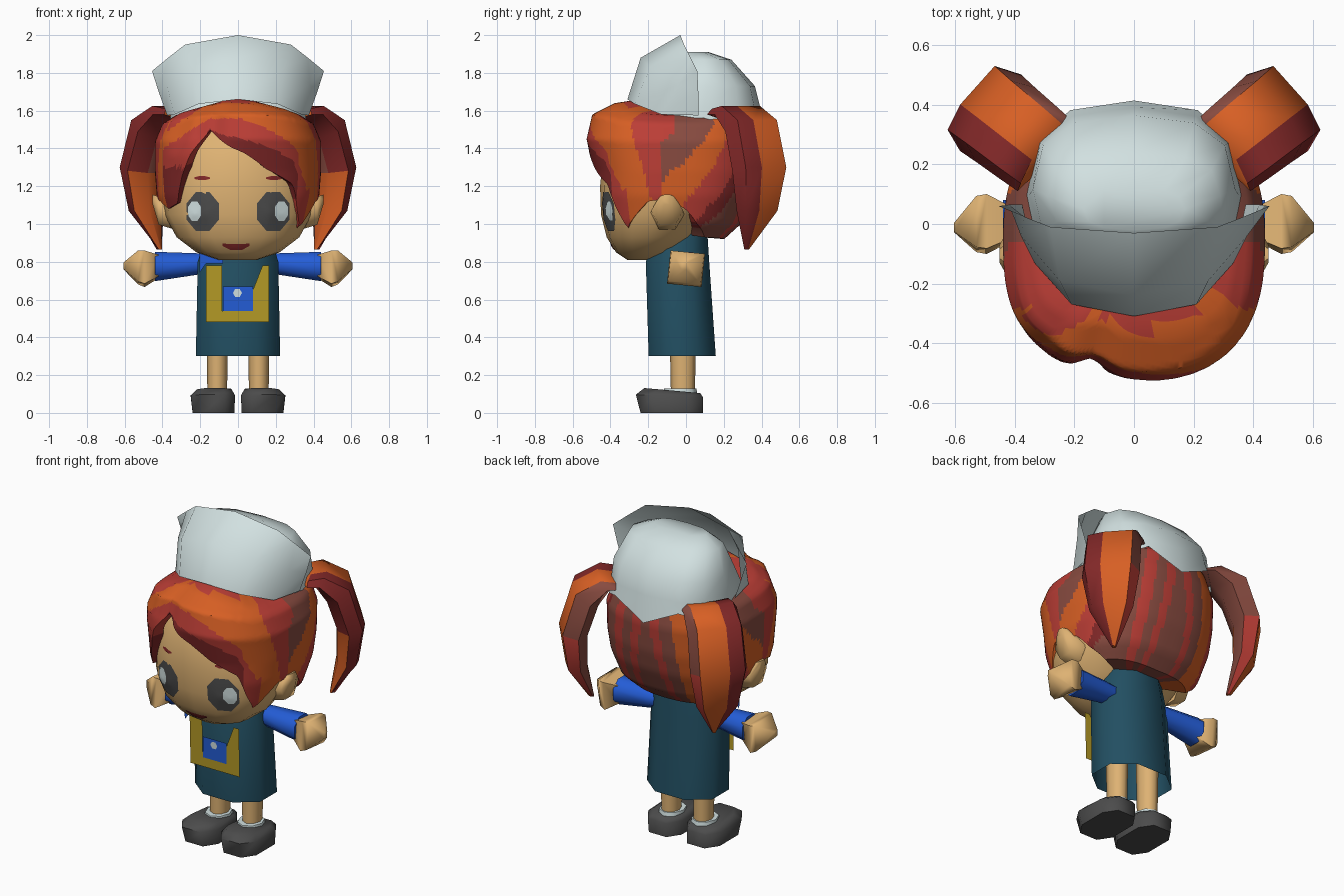
import bpy, bmesh, math
from mathutils import Vector
from mathutils.bvhtree import BVHTree

if "Cube" in bpy.data.objects:
    bpy.data.objects.remove(bpy.data.objects["Cube"])

def lin(c):
    return tuple((v / 255 / 12.92) if v < 11 else ((v / 255 + 0.055) / 1.055) ** 2.4 for v in c) + (1,)

PALETTE = {"skin": (222, 178, 115), "white": (210, 225, 225), "charcoal": (76, 76, 76),
           "blue": (36, 93, 215), "teal": (34, 79, 98), "yellow": (182, 155, 38),
           "red": (188, 62, 54), "maroon": (130, 40, 40), "orange": (215, 95, 36), "brown": (136, 75, 64)}
MATS = {}
for n, c in PALETTE.items():
    MATS[n] = bpy.data.materials.new(n)
    MATS[n].diffuse_color = lin(c)

def make(name, verts, faces, colours, angle=40, toward=None):
    """Mesh object; colours is one name or one name per face."""
    me = bpy.data.meshes.new(name)
    me.from_pydata([tuple(v) for v in verts], [], faces)
    names = [colours] if isinstance(colours, str) else sorted(set(colours))
    for n in names:
        me.materials.append(MATS[n])
    if not isinstance(colours, str):
        for p, c in zip(me.polygons, colours):
            p.material_index = names.index(c)
    bm = bmesh.new()
    bm.from_mesh(me)
    bmesh.ops.recalc_face_normals(bm, faces=bm.faces)
    if toward and sum((f.normal * f.calc_area() for f in bm.faces), Vector()).dot(Vector(toward)) < 0:
        bmesh.ops.reverse_faces(bm, faces=bm.faces)
    bm.to_mesh(me)
    bm.free()
    me.shade_smooth()
    me.set_sharp_from_angle(angle=math.radians(angle))
    ob = bpy.data.objects.new(name, me)
    bpy.context.collection.objects.link(ob)
    return ob

def loft(name, rings, colour, caps=(True, True), angle=62):
    """Skin closed rings; colour is one name, or (upper, lower) names per side."""
    n, verts, faces, cols = len(rings[0]), [], [], []
    for r in rings:
        verts += r
    for i in range(len(rings) - 1):
        for j in range(n):
            k = (j + 1) % n
            faces.append((i * n + j, i * n + k, i * n + n + k, i * n + n + j))
            cols.append(colour if isinstance(colour, str) else colour[j][i > 2])
    for use, start in zip(caps, (0, (len(rings) - 1) * n)):
        if use:
            faces.append(tuple(range(start, start + n)))
            cols.append(cols[0])
    return make(name, verts, faces, cols, angle)

def spow(v, p):
    return math.copysign(abs(v) ** p, v)

def oval(z, rx, yf, yb, n=16, p=1.0, phase=0.0, cx=0.0, grow=1.0):
    cy, ry = (yf + yb) / 2, (yb - yf) / 2
    out = []
    for i in range(n):
        t = 2 * math.pi * i / n + phase
        out.append((cx + grow * rx * spow(math.sin(t), p), cy - grow * ry * spow(math.cos(t), p), z))
    return out

def interp(table, x):
    """Piecewise linear lookup, rows (x, a, b, ...)."""
    if x <= table[0][0]:
        return table[0][1:]
    for a, b in zip(table, table[1:]):
        if x <= b[0]:
            t = (x - a[0]) / (b[0] - a[0])
            return tuple(u + (v - u) * t for u, v in zip(a[1:], b[1:]))
    return table[-1][1:]

OCT = dict(n=8, phase=math.pi / 8, grow=1.06)

# Shoes, socks and legs
for side, s in (("left", -1), ("right", 1)):
    rings = [oval(0, .11, -.24, .09, cx=s * .13, p=.7, **OCT),
             oval(.08, .117, -.265, .09, cx=s * .133, p=.7, **OCT),
             oval(.12, .09, -.22, .075, cx=s * .125, p=.7, **OCT)]
    rings[1] = [(x, y, .09 - .04 * (y + .1)) for x, y, z in rings[1]]
    rings[2] = [(x, y, .118 - .09 * (y + .07)) for x, y, z in rings[2]]
    loft(side + "_shoe", rings, "charcoal")
    loft(side + "_sock", [oval(.09, .076, -.12, .062, 8, cx=s * .11),
                          oval(.13, .072, -.115, .055, 8, cx=s * .11)], "white")
    loft(side + "_leg", [oval(.1, .052, -.08, .047, 8, cx=s * .11),
                         oval(.5, .058, -.088, .055, 8, cx=s * .11)], "skin")

# Dress, open underneath
loft("dress", [oval(.3, .226, -.2, .16, p=.9, **OCT), oval(.8, .216, -.215, .125, p=.9, **OCT),
               oval(.95, .17, -.16, .115, p=.9, **OCT)], "teal", (False, True))

def front_plate(name, polys, colour, lift):
    verts, faces = [], []
    for poly in polys:
        faces.append(tuple(range(len(verts), len(verts) + len(poly))))
        verts += [(x, -.207 - .03 * (z - .3) - lift, z) for x, z in poly]
    make(name, verts, faces, colour, toward=(0, -1, 0))

# Bib frame, pocket, pocket button and shoulder patch
front_plate("bib_frame", [[(-.17, .48), (.165, .48), (.165, .54), (-.17, .54)],
                          [(-.17, .54), (-.085, .54), (-.085, .78), (-.17, .78)],
                          [(.075, .54), (.165, .54), (.165, .78), (.13, .78), (.075, .64)]], "yellow", .006)
front_plate("pocket", [[(-.08, .54), (.08, .54), (.08, .67), (-.08, .67)]], "blue", .01)
front_plate("pocket_button", [[(.024 * math.cos(i * math.pi / 3) - .003, .635 + .024 * math.sin(i * math.pi / 3))
                               for i in range(6)]], "white", .014)
front_plate("shoulder_patch", [[(-.205, .74), (-.17, .79), (-.08, .79), (-.08, .86), (-.205, .86)]], "blue", .004)

# Sleeves and square hands
def arm_ring(s, x, y, z, ry, rz, n=8, turn=0.0):
    return [(s * x, y + ry * math.cos(2 * math.pi * (i + .5) / n + turn),
             z + rz * math.sin(2 * math.pi * (i + .5) / n + turn)) for i in range(n)]

for side, s in (("left", -1), ("right", 1)):
    loft(side + "_sleeve", [arm_ring(s, *r) for r in ((.13, 0, .79, .06, .05), (.22, 0, .788, .065, .062),
                                                      (.44, 0, .775, .088, .084))], "blue")
    loft(side + "_hand", [arm_ring(s, *r, 4, -.1) for r in ((.42, 0, .775, .08, .08), (.495, 0, .763, .13, .125),
                                                       (.53, 0, .77, .122, .115), (.605, -.012, .778, .02, .025))],
         "skin", angle=70)

# Head
head = loft("head", [oval(*r, p=.9) for r in (
    (.81, .10, -.31, -.17), (.85, .22, -.37, -.06), (.93, .325, -.42, .04), (1.05, .39, -.45, .14),
    (1.2, .415, -.455, .25), (1.35, .40, -.44, .3), (1.5, .36, -.37, .28), (1.6, .22, -.25, .18))], "skin")
bvh = BVHTree.FromPolygons([v.co for v in head.data.vertices], [tuple(p.vertices) for p in head.data.polygons])

# Painted face details, laid on the head surface
def face_mark(name, cx, cz, rx, rz, colour, lift=.005, bend=0.0, n=8, rows=5):
    verts, faces = [], []
    for k in range(rows + 1):
        for i in range(n):
            t = 2 * math.pi * (i + .5) / n
            dx, dz = rx * k / rows * math.cos(t), rz * k / rows * math.sin(t)
            x, z = cx + dx, cz + dz + bend * dx * dx
            hit = bvh.ray_cast(Vector((x, -2, z)), Vector((0, 1, 0)))[0]
            verts.append((x, hit.y - lift, z))
            if k:
                j = (i + 1) % n
                a = (k - 1) * n
                faces.append((a + i, a + j, a + n + j, a + n + i))
    make(name, verts, faces, colour, 80, (0, -1, 0))

for side, s in (("left", -1), ("right", 1)):
    face_mark(side + "_eye", s * .187, 1.066, .093, .112, "charcoal")
    face_mark(side + "_eye_shine", s * .23, 1.068, .038, .056, "white", .009)
    face_mark(side + "_brow", s * .19, 1.243, .045, .011, "maroon")
    # Ears
    rings = [[(s * x, -.1 + r * math.cos(a * math.pi / 3), 1.07 + r * math.sin(a * math.pi / 3) + dz)
              for a in range(6)] for x, r, dz in ((.34, .09, -.02), (.42, .085, 0), (.452, .03, .06))]
    loft(side + "_ear", rings, "skin")
face_mark("mouth", -.01, .875, .078, .017, "maroon", bend=3)

# Hair cap with a swept fringe: hem height by angle from the front
HEM = [(-180, .92), (-120, .93), (-105, 1.0), (-95, 1.08), (-85, 1.13), (-75, 1.12), (-60, 1.08), (-45, 1.11),
       (-38, 1.25), (-30, 1.37), (-18, 1.5), (0, 1.39), (15, 1.29), (37, 1.21), (45, 1.08), (54, .98), (63, 1.04),
       (75, 1.12), (85, 1.13), (95, 1.08), (105, 1.0), (120, .93), (180, .92)]
SHELL = [(.9, .30, -.38, .18), (1.0, .39, -.45, .29), (1.15, .43, -.48, .36), (1.28, .44, -.49, .39),
         (1.45, .44, -.53, .4), (1.58, .40, -.5, .375), (1.64, .33, -.38, .30), (1.66, .2, -.25, .2)]
# Fringe bands: angle, top of the maroon, top of the red
BANDS = [(-18, 1.5, 1.56), (0, 1.455, 1.56), (15, 1.41, 1.51), (37, 1.34, 1.42), (45, 1.2, 1.36)]

def hair_point(th, z, k=1.0):
    rx, yf, yb = interp(SHELL, z)
    t = math.radians(th)
    upper = min(1, max(0, (z - 1.36) / .1))
    dip = 1 - upper * (.11 * math.exp(-((th + 16) / 12) ** 2) + .05 * math.exp(-((th + 42) / 14) ** 2))
    y = (abs(yf + .06) if math.cos(t) > 0 else yb + .06) * spow(math.cos(t), .8)
    drop = .07 * max(0, z - 1.4) / .26 * math.sin(t) ** 2
    return (k * dip * rx * spow(math.sin(t), .8), -.06 - k * dip * y, z - drop)

def hair_colour(th, z, hem):
    h, a = z - hem, abs(th)
    if -20 < th < 42:                       # swept fringe
        low, mid = interp(BANDS, th)
        return "maroon" if z < low else "red" if z < mid or z > 1.643 else "orange"
    if -62 < th <= -20:                     # short side lock
        edge = 1.4 + (th + 60) * .004
        return "orange" if edge < z < edge + .12 else "red" if z > 1.3 else "maroon"
    if a < 72 + (1.3 - z) * 30:             # long side lock
        return "red" if h < .2 and 0 < th < 58 else "orange"
    slant = 88 - 73 * min(1, max(0, (a - 112) / 30))
    s = a - slant * (z - 1.3)               # stripes, slanted at the sides and upright at the back
    if a < 84 or s < 72:
        return "red" if a < 90 else "brown"
    back = (("red", 144), ("orange", 160)) if th < 0 else (("maroon", 138), ("brown", 152), ("red", 162))
    for c, limit in (("brown", 91), ("orange", 111), ("red", 130)) + back + (("brown", 170), ("red", 176)):
        if s < limit:
            return c
    return "brown"

STEP, ROWS = 2, 28
cols_n = 360 // STEP
verts, faces, cols = [], [], []
for c in range(cols_n):
    th = -180 + c * STEP
    hem = interp(HEM, th)[0]
    verts.append(hair_point(th, hem + .015, .3 if abs(th) > 100 else .86))
    verts += [hair_point(th, hem + (1.66 - hem) * r / ROWS) for r in range(ROWS + 1)]
    for r in range(ROWS + 1):
        d, m = (c + 1) % cols_n, ROWS + 2
        faces.append((c * m + r, d * m + r, d * m + r + 1, c * m + r + 1))
        mid = th + STEP / 2
        hm = interp(HEM, mid)[0]
        cols.append(hair_colour(mid, hm + (1.66 - hm) * max(0, r - .5) / ROWS, hm))
make("hair", verts, faces, cols, 45)

# Pigtails: (height, inner reach, outer reach, half width, outer rise)
TAIL = [(1.56, -.04, -.01, .15, .05), (1.55, .02, .08, .155, .075), (1.45, .09, .22, .16, .1),
        (1.27, .15, .295, .165, .03), (1.07, .15, .26, .125, 0), (.865, .11, .13, .012, 0)]
TAIL_COLOURS = [("orange", "orange"), ("maroon", "maroon"), ("maroon", "maroon"), ("maroon", "orange"),
                ("brown", "orange"), ("brown", "brown"), ("brown", "red")]
for side, s in (("left", -1), ("right", 1)):
    d, e = Vector((s * .78, .62, 0)), Vector((s * .62, -.78, 0))
    rings = []
    for z, ri, ro, w, rise in TAIL:
        mid = (ri * .6 + ro * .4)
        rings.append([Vector((s * .32, .245, z + up)) + d * r + e * k for r, k, up in (
            (ro, -w * .8, rise), (ro + .01, w * .25, rise), (ro - .01, w * .82, rise), (mid, w, rise * .4),
            (ri, w * .4, 0), (ri, -w * .4, 0), (mid, -w, rise * .4))])
    loft(side + "_pigtail", rings, TAIL_COLOURS, angle=50)

# Hat crown with a jagged back hem
rings = [oval(*r, n=12, p=.75) for r in ((1.56, .36, -.22, .415), (1.62, .352, -.2, .392), (1.73, .34, -.13, .365),
                                        (1.87, .29, -.05, .24), (1.91, .17, -.02, .12))]
rings[0] = [(x, y, z - (.1 if i == 6 else .05) * (i % 2 == 0 and y > .1)) for i, (x, y, z) in enumerate(rings[0])]
loft("hat_crown", rings, "white", (False, True))

# Upturned hat brim: lower, middle and upper edge of the right half, mirrored
BRIM = [[(0, -.31, 1.66), (.21, -.27, 1.635), (.335, -.13, 1.58), (.375, .065, 1.575)],
        [(0, -.24, 1.88), (.25, -.19, 1.83), (.38, -.04, 1.74), (.42, .065, 1.70)],
        [(0, -.03, 2.0), (.28, -.01, 1.95), (.37, .025, 1.88), (.455, .06, 1.81)]]
verts = [p for row in BRIM for p in [(-x, y, z) for x, y, z in row[:0:-1]] + row]
faces = [(r * 7 + i, r * 7 + i + 1, r * 7 + i + 8, r * 7 + i + 7) for r in range(2) for i in range(6)]
make("hat_brim", verts, faces, "white", 60, (0, -1, 0))

for m in bpy.data.materials:
    if m.users and not m.is_grease_pencil:
        m.use_nodes = True
        m.node_tree.nodes["Principled BSDF"].inputs["Base Color"].default_value = m.diffuse_color
